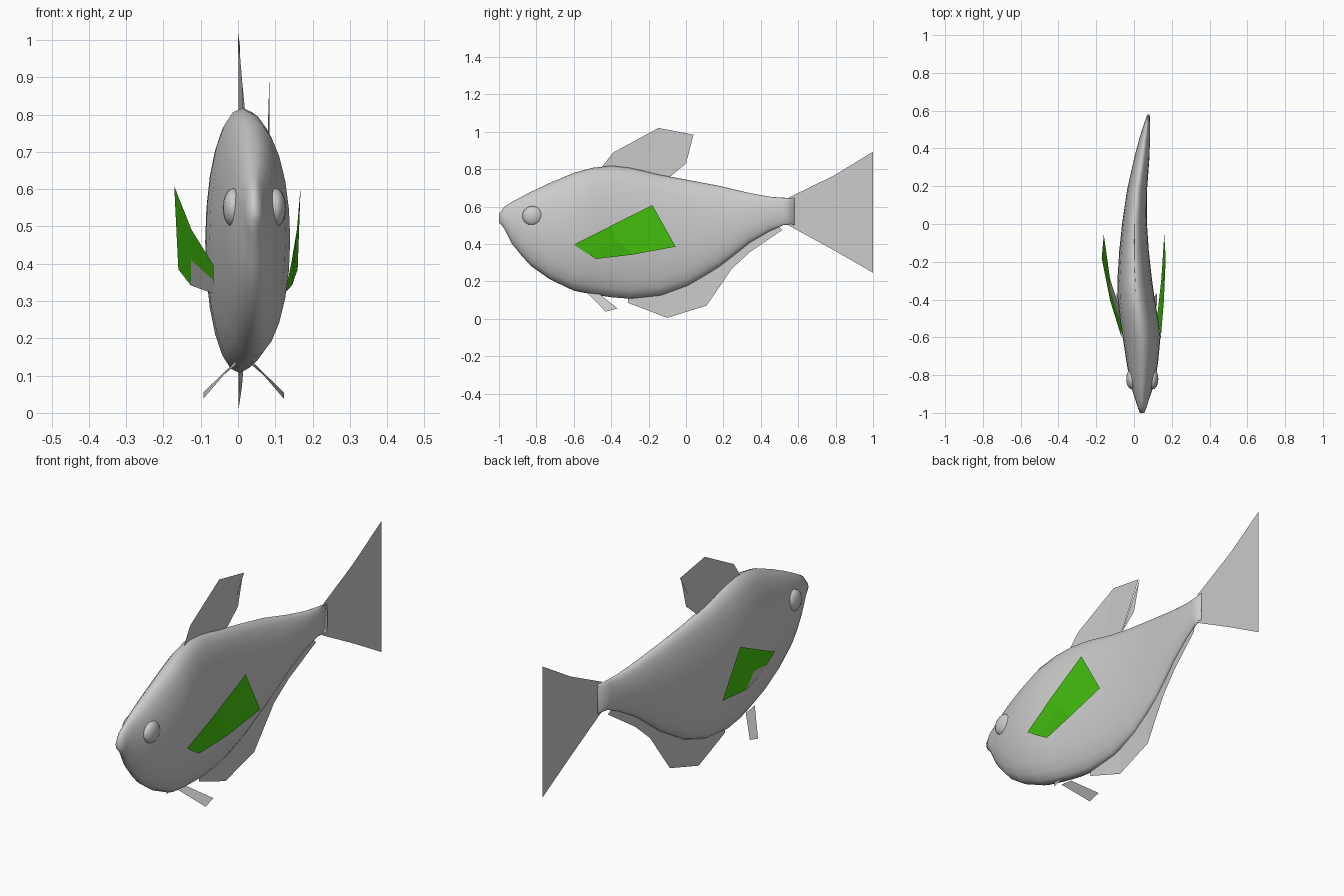
import bpy, bmesh, math
from mathutils import Vector

if "Cube" in bpy.data.objects:
    bpy.data.objects.remove(bpy.data.objects["Cube"])

# body stations: y, centre x, half width, bottom z, top z
STATIONS = [
    (-1.00, .043, .012, .515, .560), (-.97, .043, .024, .480, .600),
    (-.93, .043, .036, .400, .625), (-.88, .043, .053, .338, .652),
    (-.83, .044, .067, .283, .678), (-.73, .044, .084, .212, .725),
    (-.60, .040, .100, .150, .780), (-.50, .026, .102, .130, .807),
    (-.40, .012, .098, .115, .818), (-.30, .004, .092, .107, .808),
    (-.14, .000, .078, .123, .770), (.01, .003, .065, .176, .742),
    (.18, .016, .053, .278, .710), (.34, .040, .041, .406, .672),
    (.45, .056, .029, .470, .652), (.52, .067, .018, .500, .647),
    (.58, .077, .006, .500, .646)]


def centre_x(y):
    """Centreline of the bent body."""
    for a, b in zip(STATIONS, STATIONS[1:]):
        if y <= b[0]:
            t = max(0, (y - a[0]) / (b[0] - a[0]))
            return a[1] + t * (b[1] - a[1])
    return STATIONS[-1][1]


def make(name, verts, faces, colours=None, indices=None):
    me = bpy.data.meshes.new(name)
    me.from_pydata([Vector(v) for v in verts], [], faces)
    bm = bmesh.new()
    bm.from_mesh(me)
    bmesh.ops.recalc_face_normals(bm, faces=bm.faces)
    bm.to_mesh(me)
    bm.free()
    for m in colours or []:
        me.materials.append(m)
    for i, p in zip(indices or [], me.polygons):
        p.material_index = i
    ob = bpy.data.objects.new(name, me)
    bpy.context.collection.objects.link(ob)
    return ob


def strip(name, base, edge):
    """Thin fin following the centreline, from paired base and edge (y, z) points."""
    n = len(base)
    verts = [(centre_x(y), y, z) for y, z in base + edge]
    return make(name, verts, [(i, i + 1, n + i + 1, n + i) for i in range(n - 1)])


# body: lofted oval sections
SIDES = 24
verts, faces = [], []
for y, cx, w, lo, hi in STATIONS:
    for k in range(SIDES):
        a = math.tau * k / SIDES
        verts.append((cx + w * math.cos(a), y,
                      (lo + hi) / 2 + (hi - lo) / 2 * math.sin(a)))
for s in range(len(STATIONS) - 1):
    for k in range(SIDES):
        j = (k + 1) % SIDES
        faces.append((s * SIDES + k, s * SIDES + j,
                      (s + 1) * SIDES + j, (s + 1) * SIDES + k))
faces.append(tuple(range(SIDES)))
faces.append(tuple(range(len(verts) - SIDES, len(verts))))
body = make("body", verts, faces)
body.data.shade_smooth()

# eyes: low bulges on the head
for side, label in ((-1, "left"), (1, "right")):
    bpy.ops.mesh.primitive_uv_sphere_add(
        segments=16, ring_count=10, radius=1, location=(.044 + side * .056, -.82, .55))
    eye = bpy.context.object
    eye.name = label + "_eye"
    eye.scale = (.029, .055, .052)
    eye.data.shade_smooth()

# dorsal, anal and tail fins
strip("dorsal_fin",
      [(-.45, .79), (-.38, .79), (-.23, .77), (-.09, .755)],
      [(-.45, .81), (-.39, .888), (-.147, 1.02), (.04, .984)])
make("dorsal_fin_rear", [(0, -.09, .755), (0, .04, .984), (0, 0, .83)], [(0, 1, 2)])
strip("anal_fin",
      [(-.31, .11), (-.10, .14), (.11, .24), (.25, .34), (.34, .42), (.48, .51)],
      [(-.31, .085), (-.10, .005), (.11, .07), (.245, .267), (.34, .355), (.515, .475)])
make("tail_fin",
     [(.077, .55, .648), (.080, .79, .765), (.084, 1, .893),
      (.084, 1, .246), (.080, .79, .367), (.077, .55, .498)],
     [(0, 1, 4, 5), (1, 2, 3, 4)])

# pelvic fins
for label, x0, x1 in (("left", -.005, -.093), ("right", .035, .123)):
    make(label + "_pelvic_fin",
         [(x0, -.53, .14), (x1, -.43, .038), (x1, -.366, .055), (x0, -.46, .13)],
         [(0, 1, 2, 3)])

# pectoral fins: green, bent once along their length
green = bpy.data.materials.new("fin_green")
green.diffuse_color = (.06, .55, .005, 1)
green.use_nodes = True
green.node_tree.nodes["Principled BSDF"].inputs["Base Color"].default_value = green.diffuse_color
grey = bpy.data.materials.new("fin_grey")
grey.diffuse_color = (.8, .8, .8, 1)
grey.use_nodes = True
grey.node_tree.nodes["Principled BSDF"].inputs["Base Color"].default_value = grey.diffuse_color


def pectoral(name, root_hi, root_lo, mid_hi, mid_lo, tip_hi, tip_lo, lower):
    # the root panel is split lengthwise so its lower half can stay grey
    v = [(root_hi, -.60, .396), (root_lo, -.48, .320), (mid_hi, -.41, .492),
         (mid_lo, -.29, .342), (tip_hi, -.18, .608), (tip_lo, -.056, .385),
         ((root_hi + root_lo) / 2, -.54, .356), ((mid_hi + mid_lo) / 2, -.35, .410)]
    make(name, v, [(0, 2, 7, 6), (6, 7, 3, 1), (2, 4, 5, 3, 7)],
         [green, grey], [0, lower, 0])


pectoral("right_pectoral_fin", .142, .124, .158, .145, .168, .160, 0)
pectoral("left_pectoral_fin", -.066, -.066, -.125, -.127, -.171, -.160, 1)
